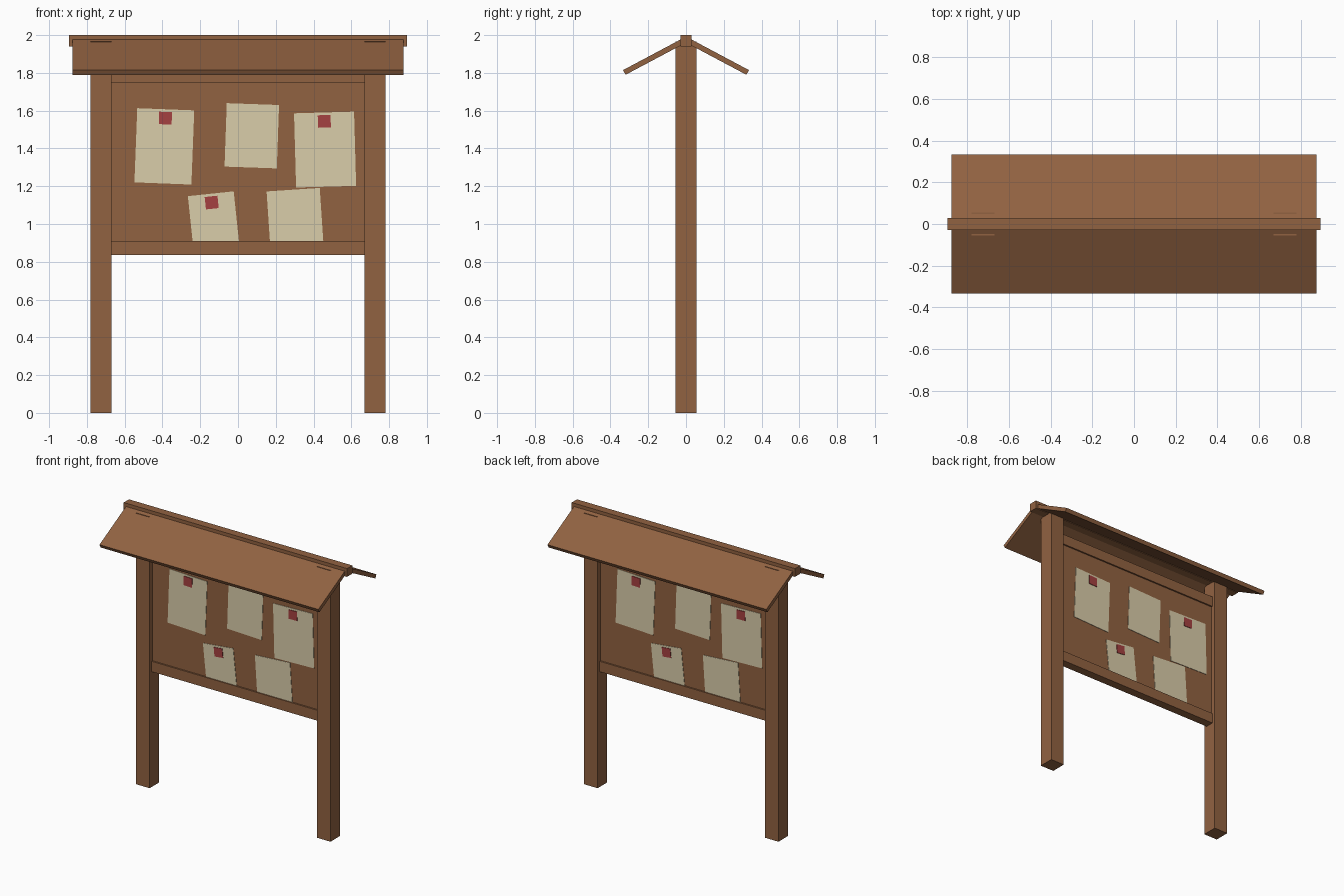
import bpy, bmesh
from math import radians, pi
from mathutils import Matrix

if "Cube" in bpy.data.objects:
    bpy.data.objects.remove(bpy.data.objects["Cube"])


def material(name, rgb):
    m = bpy.data.materials.new(name)
    m.diffuse_color = (*rgb, 1)
    m.use_nodes = True
    m.node_tree.nodes["Principled BSDF"].inputs["Base Color"].default_value = m.diffuse_color
    return m


WOOD = material("brown wood", (0.283, 0.122, 0.053))
PAPER = material("cream paper", (0.70, 0.61, 0.40))
RED = material("red pin", (0.376, 0.053, 0.053))


def finish(name, bm, mat):
    bmesh.ops.recalc_face_normals(bm, faces=bm.faces)
    me = bpy.data.meshes.new(name)
    bm.to_mesh(me)
    bm.free()
    me.materials.append(mat)
    ob = bpy.data.objects.new(name, me)
    bpy.context.collection.objects.link(ob)
    return ob


def box(name, lo, hi, mat, xform=Matrix()):
    """Box between two corners, moved by an optional matrix."""
    size = [b - a for a, b in zip(lo, hi)]
    mid = [(a + b) / 2 for a, b in zip(lo, hi)]
    bm = bmesh.new()
    bmesh.ops.create_cube(bm, size=1, matrix=xform @ Matrix.Translation(mid) @ Matrix.Diagonal((*size, 1)))
    return finish(name, bm, mat)


def prism_x(name, profile, half_len, mat):
    """Extrude a (y, z) profile along x."""
    bm = bmesh.new()
    face = bm.faces.new([bm.verts.new((-half_len, y, z)) for y, z in profile])
    ext = bmesh.ops.extrude_face_region(bm, geom=[face])["geom"]
    bmesh.ops.translate(bm, vec=(2 * half_len, 0, 0),
                        verts=[v for v in ext if isinstance(v, bmesh.types.BMVert)])
    return finish(name, bm, mat)


# Posts, tops just breaking through the roof
for side, x in (("left", -0.725), ("right", 0.725)):
    box(side + "_post", (x - 0.055, -0.055, 0), (x + 0.055, 0.055, 1.966), WOOD)

# Board and its rails
box("board", (-0.68, -0.02, 0.88), (0.68, 0.02, 1.78), WOOD)
box("bottom_rail", (-0.68, -0.031, 0.835), (0.68, 0.031, 0.91), WOOD)
box("top_rail", (-0.68, -0.031, 1.75), (0.68, 0.031, 1.825), WOOD)

# Roof slopes and ridge beam
for name, s in (("front_roof", -1), ("back_roof", 1)):
    prism_x(name, [(0, 1.992), (s * 0.333, 1.815), (s * 0.32, 1.79), (0, 1.96)], 0.877, WOOD)
box("ridge_beam", (-0.895, -0.03, 1.94), (0.895, 0.03, 2.0), WOOD)

# Notices: centre x, centre z, width, height, tilt, pin drop from the top (or None)
NOTICES = [
    (-0.390, 1.411, 0.302, 0.393, -2.2, 0.047),
    (0.073, 1.467, 0.277, 0.336, -2.0, None),
    (0.461, 1.394, 0.318, 0.393, 1.6, 0.047),
    (-0.130, 1.026, 0.244, 0.270, 6.0, 0.047),
    (0.302, 1.032, 0.282, 0.300, 3.8, None),
]

# The same set hangs on both faces, turned half round for the back
for face, turn in (("front", 0), ("back", pi)):
    for i, (x, z, w, h, tilt, pin) in enumerate(NOTICES, 1):
        m = (Matrix.Rotation(turn, 4, "Z") @ Matrix.Translation((x, -0.02, z))
             @ Matrix.Rotation(radians(-tilt), 4, "Y"))
        box(f"{face}_notice_{i}", (-w / 2, -0.003, -h / 2), (w / 2, 0.001, h / 2), PAPER, m)
        if pin:
            c = h / 2 - pin
            box(f"{face}_pin_{i}", (-0.034, -0.007, c - 0.033), (0.034, -0.002, c + 0.033), RED, m)
